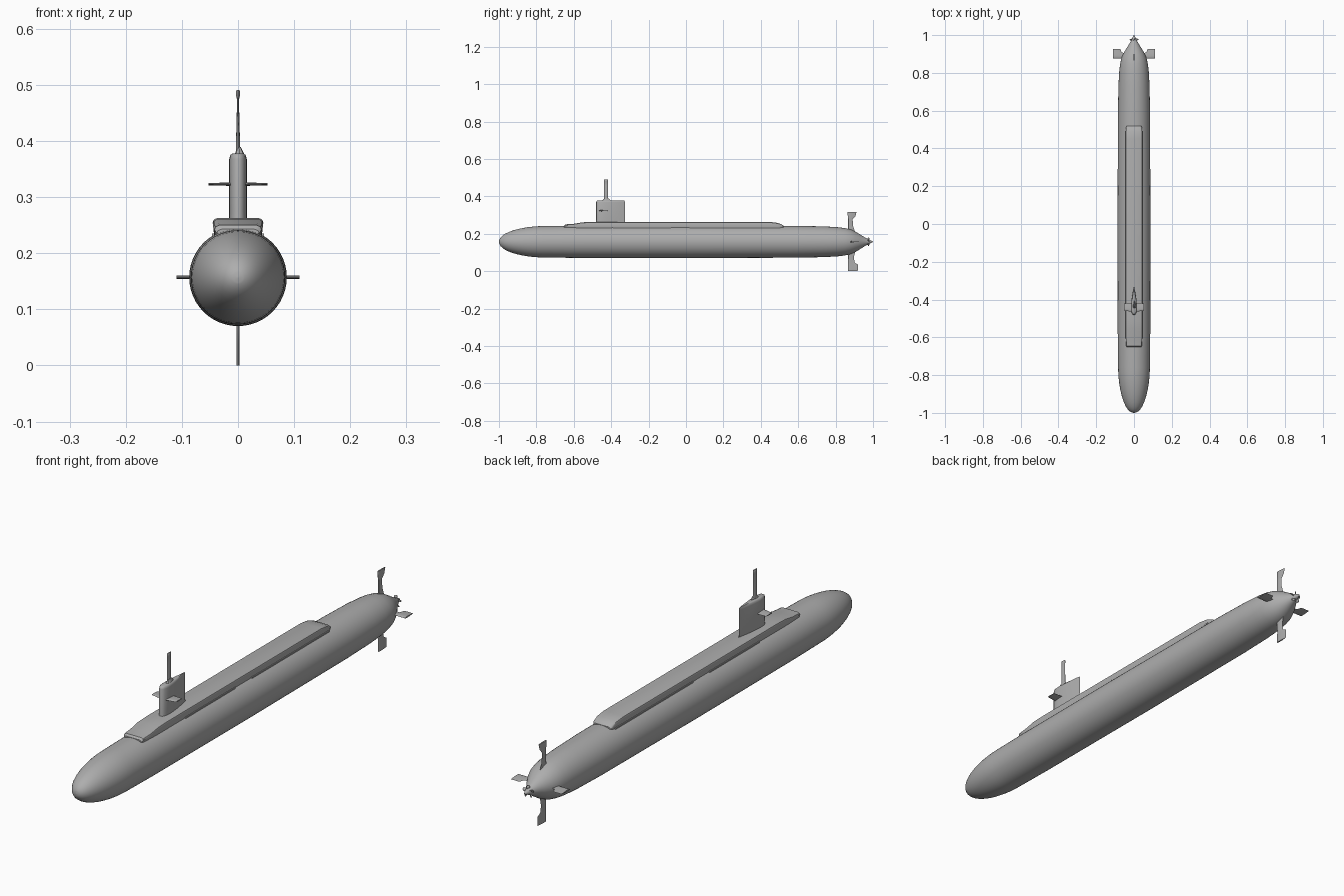
import bpy, bmesh, math
from mathutils import Matrix, Vector

cube = bpy.data.objects.get("Cube")
if cube:
    bpy.data.objects.remove(cube, do_unlink=True)

AXIS_Z = 0.157

paint = bpy.data.materials.new("hull grey")
paint.use_nodes = True
GREY = (0.42, 0.42, 0.42, 1)
paint.diffuse_color = GREY
paint.node_tree.nodes["Principled BSDF"].inputs["Base Color"].default_value = GREY


def finish(name, bm, angle=35):
    bmesh.ops.recalc_face_normals(bm, faces=bm.faces)
    mesh = bpy.data.meshes.new(name)
    bm.to_mesh(mesh)
    bm.free()
    obj = bpy.data.objects.new(name, mesh)
    bpy.context.collection.objects.link(obj)
    mesh.materials.append(paint)
    bpy.ops.object.select_all(action='DESELECT')
    obj.select_set(True)
    bpy.context.view_layer.objects.active = obj
    bpy.ops.object.shade_smooth_by_angle(angle=math.radians(angle))
    return obj


def loft(name, rings, angle=35):
    """Skin a list of closed rings and cap both ends."""
    bm = bmesh.new()
    loops = [[bm.verts.new(p) for p in ring] for ring in rings]
    n = len(loops[0])
    for a, b in zip(loops, loops[1:]):
        for i in range(n):
            j = (i + 1) % n
            bm.faces.new((a[i], a[j], b[j], b[i]))
    bm.faces.new(loops[0])
    bm.faces.new(loops[-1])
    return finish(name, bm, angle)


def foil(front, back, half, z, offset=0.0, n=12):
    """Streamlined horizontal section: round nose, sharp trailing edge."""
    pts = []
    for i in range(2 * n):
        a = math.pi * i / n
        t = (1 - math.cos(a)) / 2
        w = half * 2.6 * (math.sqrt(t) - t) * 1.5 if t < 1 else 0
        side = 1 if i <= n else -1
        pts.append((offset + side * min(w, half), front + (back - front) * t, z))
    return pts


def fin(name, stations, half, turn):
    """Control surface from (radius, leading y, trailing y), turned about the hull axis."""
    rings = [foil(lead, trail, half, r, n=6) for r, lead, trail in stations]
    obj = loft(name, rings)
    obj.data.transform(Matrix.Translation((0, 0, AXIS_Z)) @ Matrix.Rotation(turn, 4, 'Y'))


# Hull: elliptical bow, long cylinder, tapered stern
profile = []
for i in range(1, 13):
    a = i / 12 * math.pi / 2
    profile.append((-0.76 - 0.24 * math.cos(a) ** 1.08, 0.084 * math.sin(a) ** 0.95))
profile[0:0] = [(-1.0, 0.002), (-0.9985, 0.009)]
profile += [(-0.6, 0.086), (0.0, 0.087), (0.6, 0.085), (0.74, 0.082), (0.81, 0.078),
            (0.85, 0.073), (0.88, 0.066), (0.905, 0.055), (0.93, 0.040),
            (0.955, 0.024), (0.975, 0.013), (0.99, 0.007), (1.0, 0.001)]
SIDES = 48
loft("hull", [[(r * math.cos(2 * math.pi * k / SIDES), y,
                AXIS_Z + r * math.sin(2 * math.pi * k / SIDES)) for k in range(SIDES)]
              for y, r in profile], 60)

# Raised deck casing with rounded shoulders and sloping ends
deck = []
for y, w, top in [(-0.652, 0.038, 0.243), (-0.645, 0.042, 0.25), (-0.60, 0.044, 0.253),
                  (-0.555, 0.045, 0.261), (-0.5, 0.045, 0.263), (0.45, 0.045, 0.263),
                  (0.49, 0.044, 0.258), (0.512, 0.042, 0.25), (0.52, 0.038, 0.243)]:
    half = [(w - 0.003, 0.215), (w - 0.002, 0.236), (w, top - 0.008),
            (w - 0.002, top - 0.003), (w - 0.009, top)]
    deck.append([(x, y, z) for x, z in half] + [(-x, y, z) for x, z in reversed(half)])
loft("deck_casing", deck)

# Narrow ledges along the casing foot
for side in (-1, 1):
    for y0, y1 in ((-0.39, -0.08), (0.02, 0.5)):
        bm = bmesh.new()
        bmesh.ops.create_cube(bm, size=1, matrix=Matrix.Translation(
            (side * 0.043, (y0 + y1) / 2, 0.233)) @ Matrix.Diagonal((0.006, y1 - y0, 0.005, 1)))
        finish("casing_ledge", bm)

# Sail with a softened roof
loft("sail", [foil(-0.482, -0.325, 0.0165, 0.25), foil(-0.48, -0.327, 0.016, 0.275),
              foil(-0.48, -0.327, 0.016, 0.368), foil(-0.478, -0.328, 0.014, 0.375),
              foil(-0.472, -0.332, 0.010, 0.378)], 50)

# Sail planes
for side, label in ((1, "left"), (-1, "right")):
    bm_obj = loft(label + "_sail_plane", [foil(-0.467, -0.418, 0.0035, 0.0, n=6),
                                          foil(-0.458, -0.420, 0.002, 0.053, n=6)])
    bm_obj.data.transform(Matrix.Translation((0, 0, 0.323)) @ Matrix.Rotation(side * math.pi / 2, 4, 'Y'))

# Mast: tapering periscope with a small head, plus a fairing at its foot
mast = []
for z, w in [(0.37, 0.004), (0.40, 0.0035), (0.46, 0.002), (0.475, 0.002),
             (0.482, 0.004), (0.488, 0.004), (0.491, 0.002)]:
    mast.append([(w * math.cos(math.pi * k / 6), -0.427 + 0.011 * math.sin(math.pi * k / 6), z)
                 for k in range(12)])
loft("periscope_mast", mast)
loft("mast_fairing", [foil(-0.45, -0.40, 0.010, 0.374, 0.003, 6),
                      foil(-0.437, -0.412, 0.003, 0.389, 0.002, 6)])

# Stern control surfaces
fin("upper_rudder", [(0.05, 0.865, 0.905), (0.085, 0.866, 0.893), (0.12, 0.867, 0.891),
                     (0.135, 0.865, 0.905), (0.159, 0.864, 0.912)], 0.003, 0)
fin("lower_rudder", [(0.05, 0.865, 0.905), (0.085, 0.866, 0.897), (0.112, 0.867, 0.902),
                     (0.122, 0.866, 0.920), (0.157, 0.866, 0.918)], 0.003, math.pi)
for turn, label in ((math.pi / 2, "left"), (-math.pi / 2, "right")):
    fin(label + "_stern_plane", [(0.03, 0.87, 0.905), (0.066, 0.876, 0.907),
                                 (0.072, 0.876, 0.927), (0.11, 0.876, 0.927)], 0.003, turn)

# Propeller: twisted blades around the tail cone
bm = bmesh.new()
BLADES = 5
for b in range(BLADES):
    spin = Matrix.Translation((0, 0.976, AXIS_Z)) @ Matrix.Rotation(2 * math.pi * b / BLADES, 4, 'Y')
    edges = []
    for r, chord, twist in ((0.008, 0.005, 0.6), (0.016, 0.007, 0.9), (0.024, 0.004, 1.1)):
        d = Vector((math.sin(twist), math.cos(twist), 0)) * chord
        edges.append([bm.verts.new(spin @ Vector((s * d.x, s * d.y, r))) for s in (-1, 1)])
    for (a, c), (d, e) in zip(edges, edges[1:]):
        bm.faces.new((a, c, e, d))
prop = finish("propeller", bm)
solid = prop.modifiers.new("blade thickness", 'SOLIDIFY')
solid.thickness = 0.0015
solid.offset = 0
